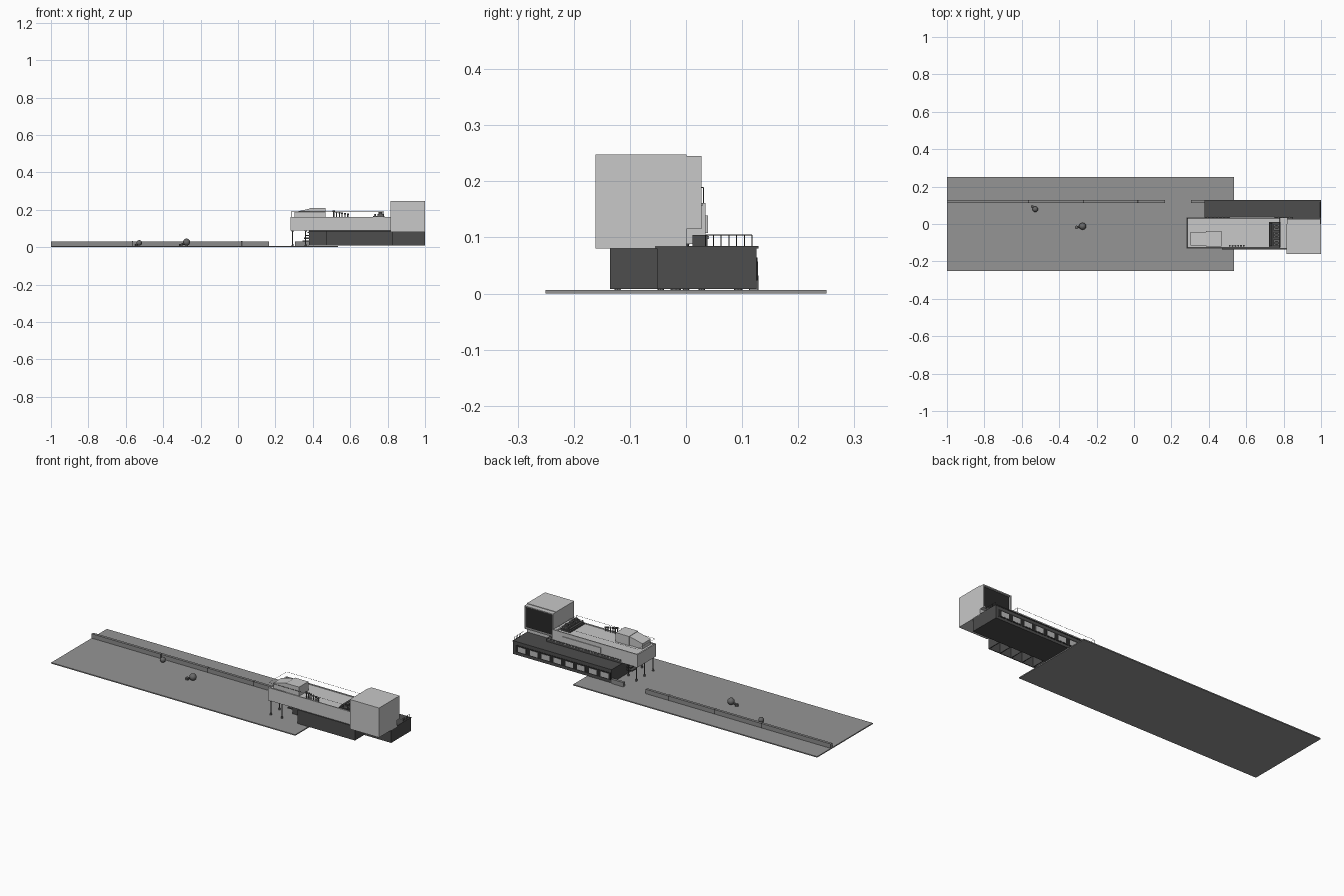
import bpy, bmesh
from math import radians
from mathutils import Vector, Matrix

cube = bpy.data.objects.get("Cube")
if cube:
    bpy.data.objects.remove(cube, do_unlink=True)


def material(name, grey):
    m = bpy.data.materials.new(name)
    m.use_nodes = True
    colour = (grey, grey, grey, 1)
    m.diffuse_color = colour
    m.node_tree.nodes["Principled BSDF"].inputs["Base Color"].default_value = colour
    return m


LIGHT = material("pale grey", 0.58)
PANE = material("window grey", 0.5)
GROUND = material("paving grey", 0.3)
WALL = material("wall grey", 0.26)
METAL = material("metal grey", 0.14)
DARK = material("charcoal", 0.075)
GLASS = material("black glass", 0.022)


def finish(name, bm, mat):
    bmesh.ops.recalc_face_normals(bm, faces=bm.faces[:])
    mesh = bpy.data.meshes.new(name)
    bm.to_mesh(mesh)
    bm.free()
    mesh.materials.append(mat)
    ob = bpy.data.objects.new(name, mesh)
    bpy.context.collection.objects.link(ob)
    return ob


def add_box(bm, xs, ys, zs):
    size = [b - a for a, b in (xs, ys, zs)]
    mid = [(a + b) / 2 for a, b in (xs, ys, zs)]
    mat = Matrix.Translation(mid) @ Matrix.Diagonal((*size, 1))
    return bmesh.ops.create_cube(bm, size=1, matrix=mat)["verts"]


def boxes(name, mat, *ranges):
    bm = bmesh.new()
    for r in ranges:
        add_box(bm, *r)
    return finish(name, bm, mat)


def add_rod(bm, a, b, r, r2=None, sides=8):
    a, b = Vector(a), Vector(b)
    turn = (b - a).to_track_quat("Z", "Y").to_matrix().to_4x4()
    bmesh.ops.create_cone(bm, cap_ends=True, segments=sides, radius1=r,
                          radius2=r if r2 is None else r2, depth=(b - a).length,
                          matrix=Matrix.Translation((a + b) / 2) @ turn)


def railing(name, path, z0, z1, gap, r, mat=METAL):
    bm = bmesh.new()
    for (x0, y0), (x1, y1) in zip(path, path[1:]):
        a, b = Vector((x0, y0, 0)), Vector((x1, y1, 0))
        add_rod(bm, (x0, y0, z1), (x1, y1, z1), r, sides=4)
        n = max(1, round((b - a).length / gap))
        for i in range(n + 1):
            p = a.lerp(b, i / n)
            add_rod(bm, (p.x, p.y, z0), (p.x, p.y, z1), r, sides=4)
    return finish(name, bm, mat)


# Site slab and low boundary walls
boxes("ground_slab", GROUND, ((-1, 0.535), (-0.25, 0.25), (0, 0.006)))
boxes("boundary_wall", WALL, ((-1, 0.165), (0.113, 0.128), (0.006, 0.031)),
      ((0.305, 0.38), (0.113, 0.128), (0.006, 0.031)))
boxes("wall_joints", DARK, *[((x - 0.003, x + 0.003), (0.112, 0.129), (0.006, 0.032))
                             for x in (-0.565, -0.27, 0.02)])

# Lower storey and its roof deck
boxes("lower_storey", DARK, ((0.38, 1), (-0.052, 0.126), (0.008, 0.08)))
boxes("roof_deck", DARK, ((0.378, 1), (-0.055, 0.129), (0.08, 0.085)))

# Row of eight framed windows along the back
window_x = [0.423 + 0.0742 * i for i in range(8)]
boxes("window_frames", GLASS, ((0.385, 0.985), (0.125, 0.1275), (0.023, 0.064)))
boxes("window_panes", PANE, *[((x - 0.024, x + 0.024), (0.126, 0.1285), (0.029, 0.057))
                              for x in window_x])

# Front bays: outer walls, dividers and ceiling, open underneath
bays = [((0.47, 0.83), (-0.135, -0.131), (0.008, 0.08)),
        ((0.47, 0.83), (-0.135, -0.05), (0.08, 0.087))]
for i in range(6):
    x = 0.47 + i * 0.0712
    bays.append(((x, x + 0.004), (-0.135, -0.05), (0.008, 0.08)))
boxes("front_bays", DARK, *bays)

# Long upper storey with parapet, on a dark plinth
boxes("upper_storey", LIGHT, ((0.28, 0.82), (-0.13, 0.035), (0.088, 0.157)))
boxes("parapet", LIGHT, ((0.28, 0.82), (-0.13, -0.124), (0.157, 0.161)),
      ((0.28, 0.82), (0.029, 0.035), (0.157, 0.161)),
      ((0.28, 0.288), (-0.124, 0.029), (0.157, 0.161)),
      ((0.79, 0.798), (-0.124, 0.029), (0.157, 0.161)))
boxes("back_ledge", LIGHT, ((0.51, 0.75), (0.034, 0.039), (0.108, 0.139)))
boxes("plinth", DARK, ((0.38, 0.85), (0.012, 0.038), (0.085, 0.104)))
boxes("plinth_lights", PANE, *[((0.39 + 0.02 * i, 0.395 + 0.02 * i), (0.037, 0.041),
                                (0.097, 0.103)) for i in range(23)])

# Tall end block with a framed screen facing back
boxes("end_block", LIGHT, ((0.816, 1), (-0.161, 0.001), (0.08, 0.248)))
boxes("screen_frame", LIGHT, ((0.818, 0.998), (0, 0.028), (0.239, 0.245)),
      ((0.818, 0.998), (0, 0.028), (0.115, 0.121)),
      ((0.818, 0.824), (0, 0.028), (0.121, 0.239)),
      ((0.992, 0.998), (0, 0.028), (0.121, 0.239)))
boxes("screen", GLASS, ((0.824, 0.992), (0.001, 0.018), (0.121, 0.239)))

# Slender legs with foot and head collars
bm = bmesh.new()
for x, y in ((0.292, -0.122), (0.292, -0.045), (0.292, 0.028), (0.362, -0.122), (0.362, 0.0)):
    add_rod(bm, (x, y, 0.006), (x, y, 0.09), 0.0025)
    add_rod(bm, (x, y, 0.006), (x, y, 0.016), 0.006, 0.004)
    add_rod(bm, (x, y, 0.08), (x, y, 0.088), 0.003, 0.006)
finish("legs", bm, METAL)

# Entrance steps under the overhang
boxes("entrance_steps", DARK, *[((0.345 + 0.009 * i, 0.382), (-0.05, -0.01),
                                 (0.03 + 0.015 * i, 0.036 + 0.015 * i)) for i in range(4)])

# Roof light: a tall box with a sloping lower part
boxes("roof_light_box", LIGHT, ((0.385, 0.468), (-0.12, -0.037), (0.155, 0.209)))
bm = bmesh.new()
for v in add_box(bm, (0.303, 0.385), (-0.115, -0.042), (0.155, 0.207)):
    if v.co.x < 0.35 and v.co.z > 0.18:
        v.co.z = 0.187
finish("roof_light_slope", bm, LIGHT)

# Row of roof vents
bm = bmesh.new()
for i in range(6):
    x = 0.512 + i * 0.015
    top = 0.195 - 0.003 * i
    add_rod(bm, (x, -0.117, 0.157), (x, -0.117, top), 0.003)
    add_rod(bm, (x, -0.117, top - 0.008), (x, -0.117, top), 0.0055)
finish("roof_vents", bm, METAL)

# Rooftop machinery
boxes("machine_base", DARK, ((0.722, 0.782), (-0.122, 0.01), (0.157, 0.166)))
boxes("machine_units", METAL, *[((0.745, 0.778), (-0.118 + 0.042 * i, -0.084 + 0.042 * i),
                                 (0.166, 0.178)) for i in range(3)])
bm = bmesh.new()
add_rod(bm, (0.733, -0.118, 0.172), (0.733, 0.006, 0.172), 0.006, sides=12)
for i in range(3):
    y = -0.101 + 0.042 * i
    add_rod(bm, (0.762, y, 0.178), (0.762, y, 0.187), 0.011, sides=12)
finish("machine_pipes", bm, DARK)

# Railings
railing("roof_railing", [(0.284, -0.127), (0.78, -0.127), (0.78, 0.031), (0.284, 0.031),
                         (0.284, -0.127)], 0.158, 0.189, 0.25, 0.0008)
railing("deck_end_railing", [(0.995, 0.035), (0.995, 0.118)], 0.085, 0.104, 0.014, 0.0009, DARK)


# Two small sculptures on the paving
def sculpture(name, x, y, r, arm):
    bm = bmesh.new()
    bmesh.ops.create_uvsphere(bm, u_segments=16, v_segments=10, radius=r,
                              matrix=Matrix.Translation((x, y, 0.008 + r)))
    add_rod(bm, (x, y, 0.006 + r), (x + arm[0], y + arm[1], 0.012), r * 0.4, r * 0.25)
    add_rod(bm, (x + arm[0], y + arm[1], 0.006), (x + arm[0], y + arm[1], 0.018), r * 0.5)
    ob = finish(name, bm, METAL)
    bpy.ops.object.select_all(action="DESELECT")
    ob.select_set(True)
    bpy.context.view_layer.objects.active = ob
    bpy.ops.object.shade_smooth_by_angle(angle=radians(40))


sculpture("near_sculpture", -0.275, -0.012, 0.019, (-0.032, -0.006))
sculpture("far_sculpture", -0.528, 0.079, 0.015, (-0.016, 0.014))
